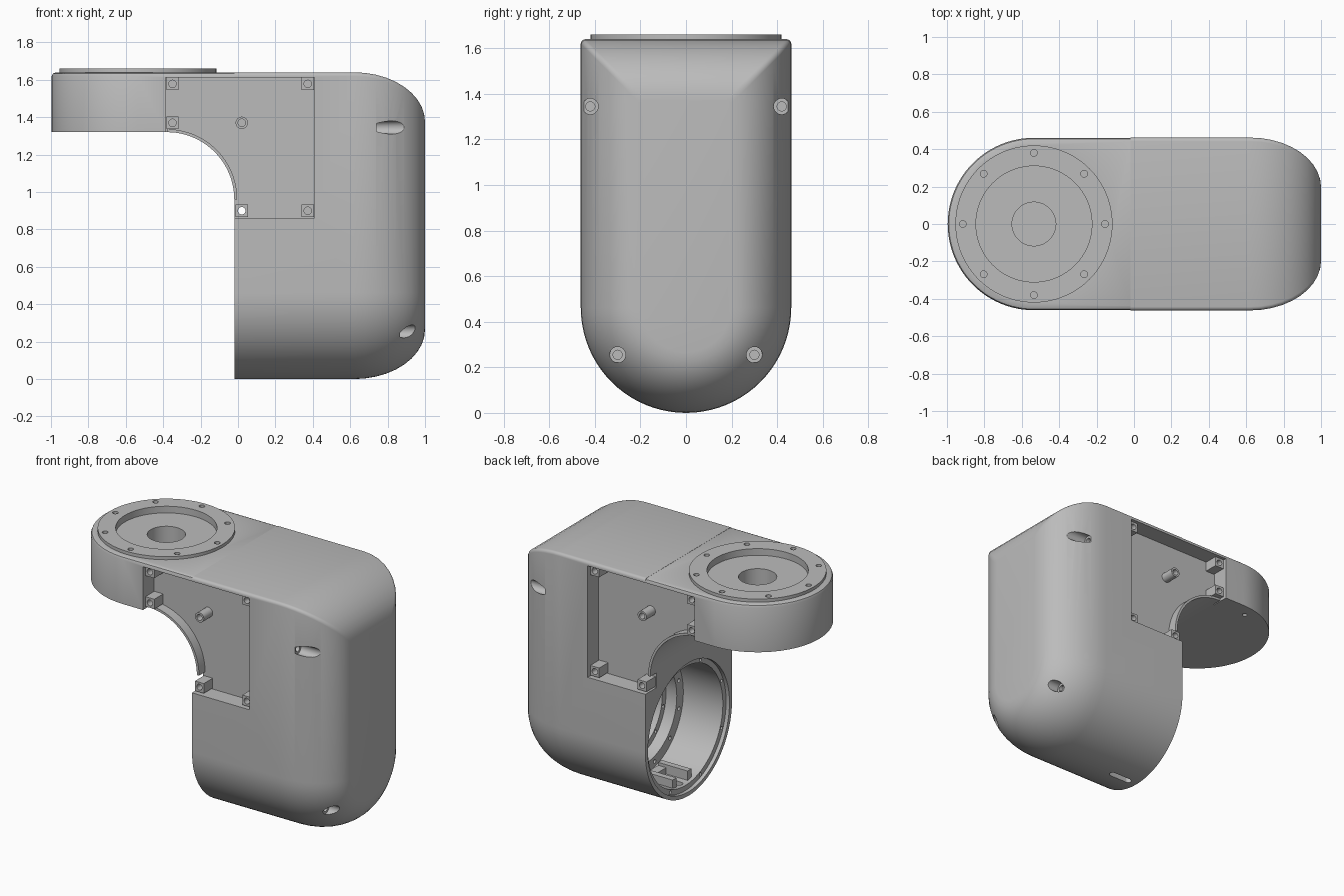
import bpy, bmesh, math
from mathutils import Matrix, Vector

cube = bpy.data.objects.get("Cube")
if cube:
    bpy.data.objects.remove(cube, do_unlink=True)

grey = bpy.data.materials.new("light_grey")
grey.use_nodes = True
GREY = (0.5, 0.5, 0.5, 1)
grey.diffuse_color = GREY
grey.node_tree.nodes["Principled BSDF"].inputs["Base Color"].default_value = GREY

HALF, TOP, ARM_X, FACE_X = 0.462, 1.64, -0.535, -0.02


def finish(name, bm):
    bmesh.ops.recalc_face_normals(bm, faces=bm.faces)
    mesh = bpy.data.meshes.new(name)
    bm.to_mesh(mesh)
    bm.free()
    mesh.materials.append(grey)
    ob = bpy.data.objects.new(name, mesh)
    bpy.context.collection.objects.link(ob)
    return ob


def arc(cx, cy, r, a0, a1, n):
    angles = [math.radians(a0 + (a1 - a0) * i / n) for i in range(n + 1)]
    return [(cx + r * math.cos(a), cy + r * math.sin(a)) for a in angles]


def loft(name, rings):
    bm = bmesh.new()
    loops = [[bm.verts.new(p) for p in ring] for ring in rings]
    for a, b in zip(loops, loops[1:]):
        for i in range(len(a)):
            j = (i + 1) % len(a)
            bm.faces.new((a[i], a[j], b[j], b[i]))
    bm.faces.new(loops[0])
    bm.faces.new(loops[-1])
    return finish(name, bm)


def box(name, lo, hi):
    def ring(z):
        return [(lo[0], lo[1], z), (hi[0], lo[1], z), (hi[0], hi[1], z), (lo[0], hi[1], z)]
    return loft(name, [ring(lo[2]), ring(hi[2])])


def rod(name, r, start, end, n=48):
    start, end = Vector(start), Vector(end)
    axis = end - start
    bm = bmesh.new()
    turn = axis.to_track_quat('Z', 'Y').to_matrix().to_4x4()
    bmesh.ops.create_cone(bm, cap_ends=True, segments=n, radius1=r, radius2=r, depth=axis.length,
                          matrix=Matrix.Translation((start + end) / 2) @ turn)
    return finish(name, bm)


def combine(target, tool, op='DIFFERENCE'):
    mod = target.modifiers.new(op.title(), 'BOOLEAN')
    mod.operation, mod.object, mod.solver = op, tool, 'EXACT'
    bpy.context.view_layer.objects.active = target
    bpy.ops.object.modifier_apply(modifier=mod.name)
    bpy.data.objects.remove(tool, do_unlink=True)


# Upright body: a U-shaped section shrinking toward the rounded outer end
def section(x, d):
    w, r = HALF - d, 0.02
    pts = arc(0, HALF, w, 180, 360, 40)
    pts += arc(w - r, TOP - d - r, r, 0, 90, 4) + arc(r - w, TOP - d - r, r, 90, 180, 4)
    return [(x, y, z) for y, z in pts]


rings = [section(FACE_X, 0)]
for i in range(11):
    a = math.radians(9 * i)
    rings.append(section(0.62 + 0.38 * math.sin(a), 0.265 * (1 - math.cos(a))))
body = loft("elbow_housing", rings)

# Horizontal arm with a round end and softened top edge
end = arc(ARM_X, 0, HALF - 0.001, 90, 270, 48)
end += [(0.3, 0.001 - HALF), (0.3, HALF - 0.001)]
arm_top = TOP - 0.001
inset = [(ARM_X + (x - ARM_X) * (0.957 if x < 0 else 1), y * 0.957) for x, y in end]
middle = [(ARM_X + (x - ARM_X) * (0.987 if x < 0 else 1), y * 0.987) for x, y in end]
arm = loft("arm", [[(x, y, z) for x, y in outline] for outline, z in
                   ((end, 1.32), (end, arm_top - 0.02), (middle, arm_top - 0.006), (inset, arm_top))])
combine(body, arm, 'UNION')

# Curved inner corner
CX, CZ, CR = -0.38, 0.96, 0.36
web = arc(CX, CZ, CR, 0, 90, 24) + [(CX, 1.4), (0.05, 1.4), (0.05, CZ)]
combine(body, loft("web", [[(x, y, z) for x, z in web] for y in (0.002 - HALF, HALF - 0.002)]), 'UNION')

# Mounting flange on the arm
combine(body, rod("flange", 0.42, (ARM_X, 0, 1.58), (ARM_X, 0, 1.66), 96), 'UNION')
combine(body, rod("flange_recess", 0.31, (ARM_X, 0, 1.615), (ARM_X, 0, 1.8), 72))
combine(body, rod("centre_hole", 0.117, (ARM_X, 0, 1.38), (ARM_X, 0, 1.8)))
for i in range(8):
    a = math.radians(45 * i)
    x, y = ARM_X + 0.38 * math.cos(a), 0.38 * math.sin(a)
    combine(body, rod("flange_hole", 0.018, (x, y, 1.6), (x, y, 1.8), 16))
combine(body, rod("underside_hole", 0.015, (-0.62, 0.37, 1.2), (-0.62, 0.37, 1.36), 16))

# Stepped bore in the lower opening
for r, depth in ((0.435, 0.025), (0.4, 0.32), (0.33, 0.4), (0.29, 0.62)):
    combine(body, rod("bore", r, (FACE_X - 0.1, 0, HALF), (FACE_X + depth, 0, HALF), 72))
for count, r, hole, depth in ((8, 0.417, 0.011, 0.08), (12, 0.365, 0.013, 0.36), (12, 0.31, 0.011, 0.44)):
    for i in range(count):
        a = 2 * math.pi * (i + 0.5) / count
        y, z = r * math.cos(a), HALF + r * math.sin(a)
        combine(body, rod("bore_hole", hole, (FACE_X - 0.1, y, z), (FACE_X + depth, y, z), 12))

# Slot through the underside
combine(body, box("slot", (0.05, -0.022, -0.1), (0.18, 0.022, 0.1)))
for x in (0.05, 0.18):
    combine(body, rod("slot_end", 0.022, (x, 0, -0.1), (x, 0, 0.1), 16))

# Counterbored screw holes in the outer end
for side in (-1, 1):
    for y, z, x in ((0.42, 1.345, 0.74), (0.3, 0.255, 0.865)):
        combine(body, rod("counterbore", 0.035, (x, side * y, z), (1.2, side * y, z), 24))
        combine(body, rod("screw_hole", 0.02, (x - 0.08, side * y, z), (1.2, side * y, z), 24))

# Recessed side pockets
FLOOR = 0.345
for side in (-1, 1):
    near, far = sorted((side * FLOOR, side * 0.6))
    combine(body, box("pocket", (-0.387, near, 0.86), (0.41, far, 1.612)))
combine(body, rod("cross_hole", 0.02, (0.02, -0.6, 0.9), (0.02, 0.6, 0.9), 20))

# Raised rims and standoffs inside the pockets
parts = [body]
rim = arc(CX, CZ, CR, 0, 90, 24) + arc(CX, CZ, CR + 0.016, 90, 0, 24)
for side, label in ((-1, "front"), (1, "back")):
    parts.append(loft(label + "_rim", [[(x, side * y, z) for x, z in rim] for y in (FLOOR - 0.01, 0.41)]))
    posts = [(x, z) for x in (-0.35, 0.373) for z in (1.578,)]
    posts += [(-0.35, 1.37), (0.02, 0.9), (0.373, 0.9), (0.02, 1.37)]
    for i, (x, z) in enumerate(posts):
        name = f"{label}_standoff_{i + 1}"
        if i < 5:
            near, far = sorted((side * (FLOOR - 0.01), side * 0.44))
            post = box(name, (x - 0.033, near, z - 0.033), (x + 0.033, far, z + 0.033))
        else:
            post = rod(name, 0.033, (x, side * (FLOOR - 0.01), z), (x, side * 0.44, z), 24)
        inner = 0.2 if (x, z) == (0.02, 0.9) else 0.38
        combine(post, rod("post_hole", 0.02, (x, side * inner, z), (x, side * 0.6, z), 20))
        parts.append(post)

# Small bracket at the bottom of the bore
for y in (-0.1, 0.06):
    parts.append(box("bore_bracket", (0.03, y, 0.06), (0.25, y + 0.04, 0.13)))
parts.append(box("bore_bracket_bridge", (0.19, -0.1, 0.06), (0.25, 0.1, 0.11)))

# Smooth curved faces while keeping edges sharp
bpy.ops.object.select_all(action='DESELECT')
for ob in parts:
    ob.select_set(True)
bpy.context.view_layer.objects.active = body
bpy.ops.object.shade_smooth_by_angle(angle=math.radians(25))
